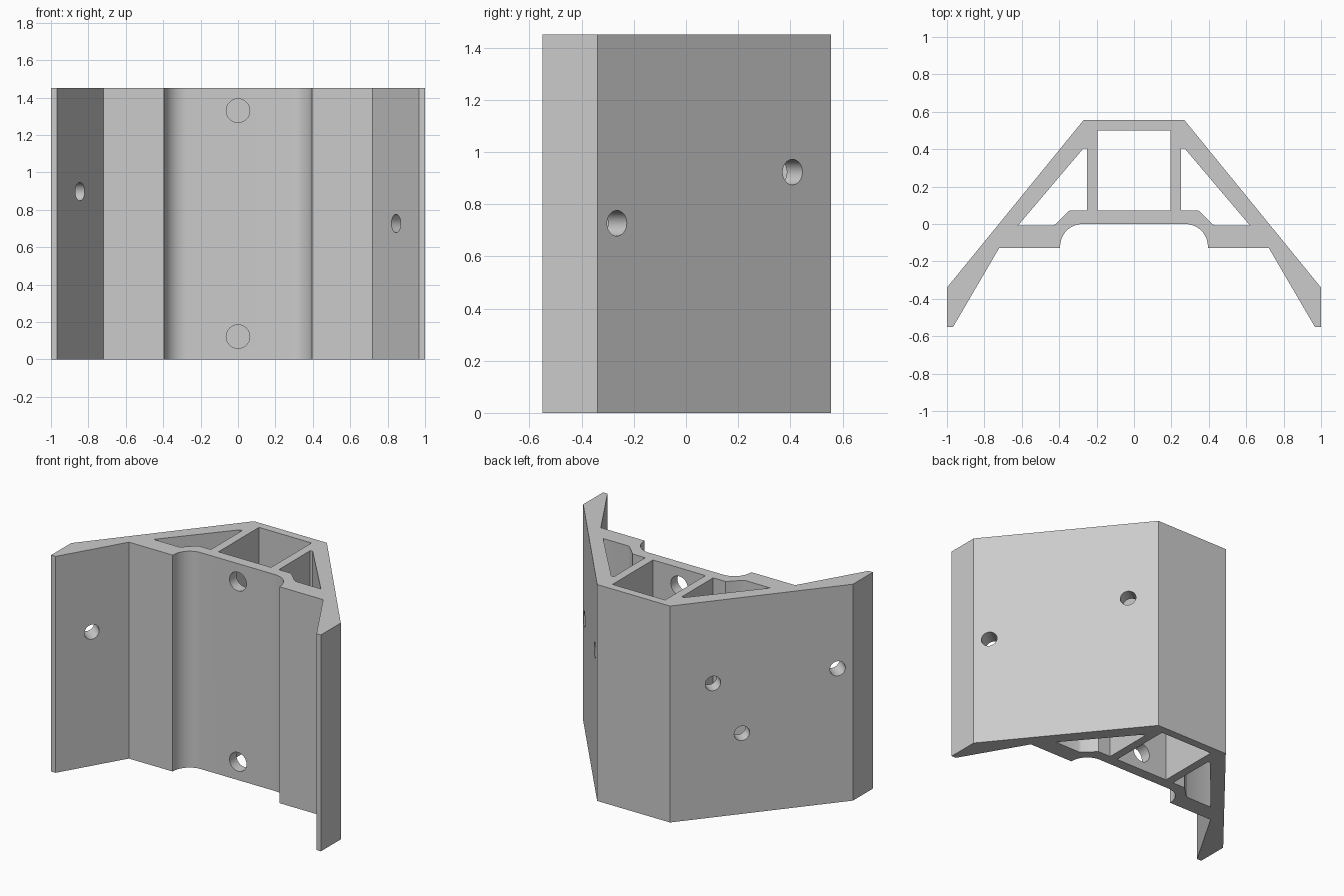
import bpy, bmesh, math
from mathutils import Vector, Matrix

if "Cube" in bpy.data.objects:
    bpy.data.objects.remove(bpy.data.objects["Cube"])

HEIGHT = 1.45
grey = bpy.data.materials.new("light grey")
grey.diffuse_color = (0.6, 0.6, 0.6, 1)
grey.use_nodes = True
grey.node_tree.nodes["Principled BSDF"].inputs["Base Color"].default_value = grey.diffuse_color


def mirrored(points):
    """Close a right-half outline with its mirror image."""
    return points + [(-x, y) for x, y in reversed(points)]


# Right half of the outer outline, from the back wall round to the front channel
half = [(0.27, 0.555), (1.0, -0.34), (1.0, -0.55), (0.967, -0.55),
        (0.72, -0.127), (0.395, -0.127)]
half += [(0.275 + 0.12 * math.cos(a), -0.12 + 0.12 * math.sin(a))
         for a in [math.radians(90 * i / 12) for i in range(13)]]

# Hollow chambers: a central box and a triangular cell on each side
box = mirrored([(0.195, 0.5), (0.195, 0.072)])
cell = [(0.252, 0.072), (0.252, 0.405), (0.27, 0.405), (0.62, -0.008),
        (0.435, -0.008), (0.42, -0.002), (0.345, 0.072)]
loops = [mirrored(half), box, cell, [(-x, y) for x, y in cell]]

# Extruded bracket body
bm = bmesh.new()
for loop in loops:
    vs = [bm.verts.new((x, y, 0)) for x, y in loop]
    for a, b in zip(vs, vs[1:] + vs[:1]):
        bm.edges.new((a, b))
bmesh.ops.triangle_fill(bm, edges=bm.edges[:], use_beauty=True, normal=(0, 0, 1))
top = bmesh.ops.extrude_face_region(bm, geom=bm.faces[:])["geom"]
bmesh.ops.translate(bm, vec=(0, 0, HEIGHT),
                    verts=[g for g in top if isinstance(g, bmesh.types.BMVert)])
bmesh.ops.recalc_face_normals(bm, faces=bm.faces[:])
mesh = bpy.data.meshes.new("bracket_body")
bm.to_mesh(mesh)
bm.free()
body = bpy.data.objects.new("bracket_body", mesh)
bpy.context.collection.objects.link(body)
mesh.materials.append(grey)

# Drill cutters
drills = bmesh.new()


def drill(point, direction, radius, depth):
    """Add a cylinder that starts just outside the surface and goes inward."""
    d = Vector(direction).normalized()
    centre = Vector(point) + d * (depth - 0.05) / 2
    bmesh.ops.create_cone(
        drills, cap_ends=True, segments=32, radius1=radius, radius2=radius,
        depth=depth + 0.05,
        matrix=Matrix.Translation(centre) @ d.to_track_quat("Z", "Y").to_matrix().to_4x4())


# Front wall holes
for z in (0.122, 1.33):
    drill((0, 0, z), (0, 1, 0), 0.063, 0.12)

# Sloped wall holes: side, distance down the slope, height, depth
for side, t, z, depth in ((1, 0.164, 0.923, 0.12), (1, 0.916, 0.727, 0.28),
                          (-1, 0.235, 0.897, 0.12), (-1, 0.393, 0.54, 0.12),
                          (-1, 0.916, 0.897, 0.28)):
    drill((side * (0.27 + 0.73 * t), 0.555 - 0.895 * t, z),
          (-side * 0.895, -0.73, 0), 0.049, depth)

cut_mesh = bpy.data.meshes.new("drill_cutter")
drills.to_mesh(cut_mesh)
drills.free()
cut_mesh.materials.append(grey)
cutter = bpy.data.objects.new("drill_cutter", cut_mesh)
bpy.context.collection.objects.link(cutter)
cutter.hide_render = True

mod = body.modifiers.new("drill holes", "BOOLEAN")
mod.operation = "DIFFERENCE"
mod.solver = "EXACT"
mod.object = cutter
bpy.context.view_layer.objects.active = body
body.select_set(True)
bpy.ops.object.modifier_apply(modifier=mod.name)
bpy.data.objects.remove(cutter)
bpy.ops.object.shade_smooth_by_angle(angle=math.radians(30))
